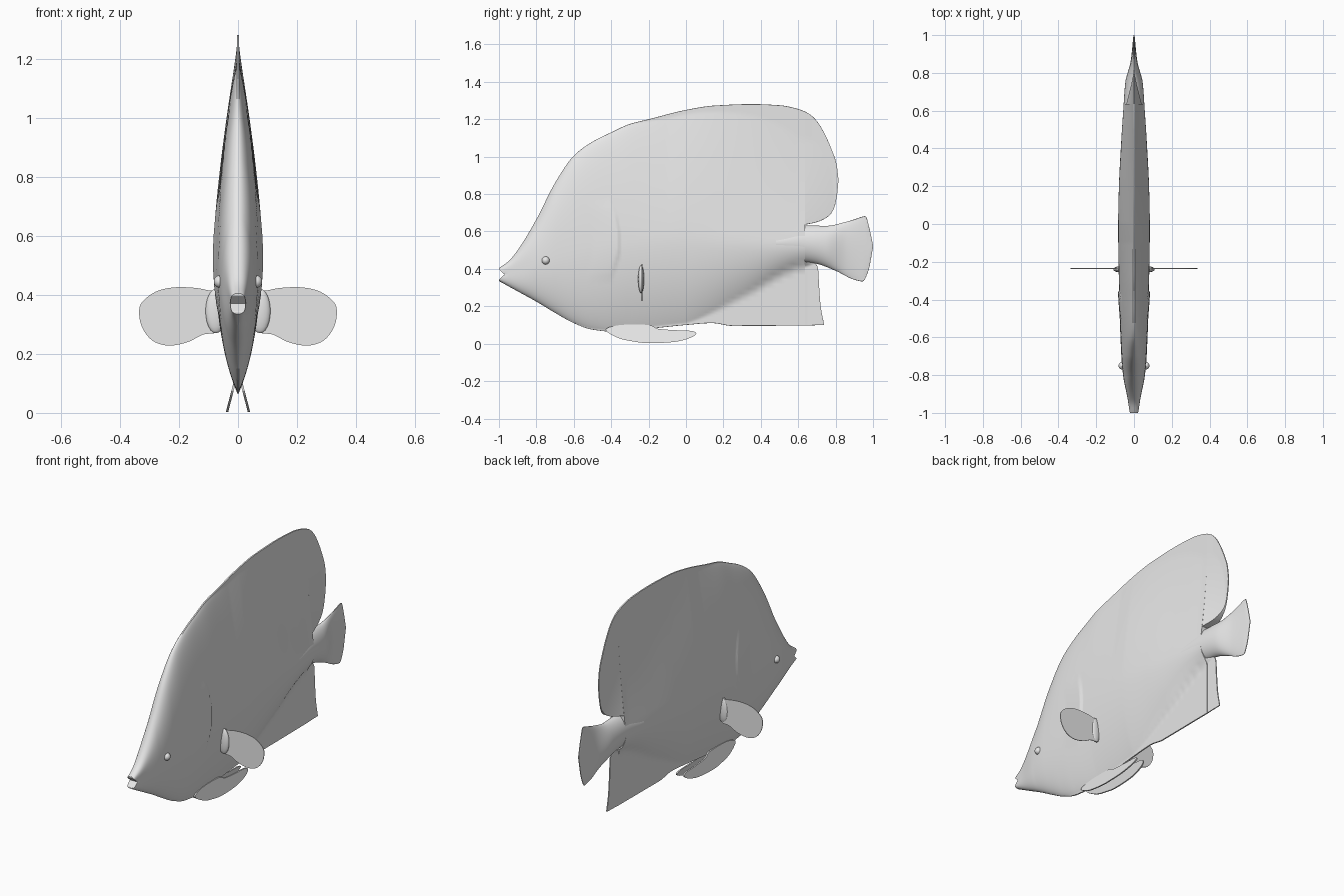
import bpy, bmesh, math
from mathutils import Vector

if "Cube" in bpy.data.objects:
    bpy.data.objects.remove(bpy.data.objects["Cube"])

skin = bpy.data.materials.new("plain grey")
skin.diffuse_color = (0.8, 0.8, 0.8, 1)
skin.use_nodes = True
skin.node_tree.nodes["Principled BSDF"].inputs["Base Color"].default_value = skin.diffuse_color


def curve(pts):
    """Monotone cubic through (y, value) points."""
    d = [(b[1] - a[1]) / (b[0] - a[0]) for a, b in zip(pts, pts[1:])]
    m = [d[0]] + [2 * a * b / (a + b) if a * b > 0 else 0 for a, b in zip(d, d[1:])] + [d[-1]]

    def f(x):
        x = min(max(x, pts[0][0]), pts[-1][0])
        i = 0
        while i < len(pts) - 2 and x > pts[i + 1][0]:
            i += 1
        h = pts[i + 1][0] - pts[i][0]
        t = (x - pts[i][0]) / h
        return ((2*t**3 - 3*t*t + 1) * pts[i][1] + (t**3 - 2*t*t + t) * h * m[i]
                + (3*t*t - 2*t**3) * pts[i + 1][1] + (t**3 - t*t) * h * m[i + 1])
    return f


def finish(name, bm, angle=40):
    bmesh.ops.remove_doubles(bm, verts=bm.verts, dist=1e-5)
    bmesh.ops.recalc_face_normals(bm, faces=bm.faces)
    me = bpy.data.meshes.new(name)
    bm.to_mesh(me)
    bm.free()
    me.materials.append(skin)
    ob = bpy.data.objects.new(name, me)
    bpy.context.collection.objects.link(ob)
    me.shade_smooth()
    me.set_sharp_from_angle(angle=math.radians(angle))
    return ob


def loft(name, stations, top, bottom, width, n=44, shift=None):
    """Mirrored skin between a top and a bottom profile."""
    bm = bmesh.new()
    rows = []
    for y in stations:
        a, b = top(y), bottom(y)
        right, left = [], []
        for j in range(n + 1):
            c = math.cos(math.pi * j / n)
            z = (a + b) / 2 + (a - b) / 2 * c
            x = 0 if j in (0, n) else width(y, z, a, b)
            yy = y + (shift(y, c) if shift else 0)
            right.append(bm.verts.new((x, yy, z)))
            left.append(right[-1] if j in (0, n) else bm.verts.new((-x, yy, z)))
        rows.append((right, left))

    def face(*v):
        v = list(dict.fromkeys(v))
        if len(v) > 2:
            bm.faces.new(v)
    for p, q in zip(rows, rows[1:]):
        for s in (0, 1):
            for j in range(n):
                face(p[s][j], p[s][j + 1], q[s][j + 1], q[s][j])
    for r, l in (rows[0], rows[-1]):
        for j in range(n):
            face(r[j], r[j + 1], l[j + 1], l[j])
    return finish(name, bm)


def smooth_outline(pts, k=5):
    """Closed Catmull-Rom outline."""
    out, n = [], len(pts)
    for i in range(n):
        a, b, c, d = (Vector(pts[(i + o) % n]) for o in (-1, 0, 1, 2))
        for s in range(k):
            t = s / k
            out.append(0.5 * (2*b + (c - a)*t + (2*a - 5*b + 4*c - d)*t*t + (3*b - a - 3*c + d)*t**3))
    return out


def plate(name, pts, place, offset):
    bm = bmesh.new()
    o = Vector(offset)
    base = [Vector(place(*p)) for p in smooth_outline(pts)]
    f = [bm.verts.new(p + o) for p in base]
    g = [bm.verts.new(p - o) for p in base]
    bm.faces.new(f)
    bm.faces.new(g[::-1])
    for i in range(len(f)):
        k = (i + 1) % len(f)
        bm.faces.new((f[i], g[i], g[k], f[k]))
    return finish(name, bm)


# Profiles along the body
back = curve([(-1, .405), (-.95, .44), (-.9, .5), (-.8, .665), (-.7, .86), (-.6, 1.005),
              (-.5, 1.08), (-.4, 1.13), (-.3, 1.175), (-.2, 1.2), (0, 1.25), (.15, 1.273),
              (.35, 1.281), (.5, 1.275), (.6, 1.255), (.64, 1.24)])
belly = curve([(-1, .335), (-.9, .28), (-.8, .225), (-.7, .165), (-.6, .11), (-.5, .075),
               (-.4, .065), (-.2, .08), (0, .1), (.14, .11), (.25, .095), (.64, .097)])
spine = curve([(-1, .37), (-.8, .43), (-.5, .5), (0, .55), (.6, .53), (1, .53)])
girth = curve([(-1, .025), (-.95, .03), (-.8, .058), (-.7, .067), (-.4, .078), (0, .084),
               (.2, .08), (.4, .07), (.6, .057), (.75, .046), (.86, .018), (1, .003)])
core_floor = curve([(-1, 0), (-.2, .06), (0, .1), (.3, .24), (.6, .40), (.7, .42)])


def mix(a, b, t):
    t = min(max(t, 0), 1)
    return a + (b - a) * t


def body_width(y, z, top, bottom):
    c = spine(y)
    if z > c:
        u = min((z - c) / (top - c), 1)
        rounded = max(1 - u ** mix(4, 2, (y + 1) / .2), 0) ** .5
        if y < 0:
            f = mix(rounded, 1 - u ** 1.4, (y + .7) / .6)
        else:
            f = mix(1 - u ** 1.4, (1 - u) ** 1.7, y / .6)
    else:
        u = min((c - z) / (c - max(bottom, core_floor(y))), 1)
        f = max(1 - u ** mix(4, 2, (y + 1) / .2), 0) ** mix(.5, .95, (y + .8) / .5)
    w = girth(y) * f
    # raised gill cover with a crisp trailing edge
    d = -.355 - 1.2 * (z - .55) ** 2 - y
    if 0 <= d < .14 and .34 < z < .76:
        w += .007 * (1 - d / .14) * math.sin(math.pi * (z - .34) / .42) ** .6
    return max(w, .004)


def mouth(y, c):
    return .03 * (1 - min(abs(c) * 1.3, 1)) * max(0, 1 - (y + 1) / .05)


# Body with the front of the back fin
loft("body", [-1 + 1.635 * i / 164 for i in range(165)], back, belly, body_width, 56, mouth)

# Trailing lobe of the back fin
ease = [math.sin(math.pi / 2 * i / 24) for i in range(25)]
loft("back_fin_lobe", [.63 + .185 * e for e in ease],
     curve([(.63, 1.244), (.66, 1.228), (.70, 1.19), (.74, 1.125), (.78, 1.035), (.805, .96), (.815, .88)]),
     curve([(.63, .635), (.70, .65), (.76, .68), (.79, .72), (.807, .79), (.815, .87)]),
     lambda y, z, a, b: max(body_width(y, z, 1.245, .1) * mix(1, .1, (y - .63) / .18), .003))

# Trailing corner of the lower fin
loft("lower_fin_corner", [.63 + .108 * i / 24 for i in range(25)],
     curve([(.63, .44), (.69, .43), (.707, .4), (.712, .3), (.72, .2), (.738, .105)]),
     curve([(.63, .097), (.738, .1)]),
     lambda y, z, a, b: max(body_width(y, z, 1.245, .1) * mix(1, .1, (y - .63) / .07), .003))


# Tail stalk and fan
def tail_width(y, z, a, b):
    c = (2 * z - a - b) / max(a - b, 1e-4)
    return max(girth(y) * max(1 - c * c, 0) ** .6, .002)


loft("tail", [.48 + .52 * e for e in (math.sin(math.pi / 2 * i / 50) for i in range(51))],
     curve([(.48, .6), (.63, .633), (.75, .63), (.85, .65), (.9, .665), (.96, .682), (.98, .62), (1, .525)]),
     curve([(.48, .47), (.62, .44), (.7, .427), (.8, .39), (.9, .342), (.945, .333), (.975, .39), (1, .515)]),
     tail_width, 24)

pectoral = [(.06, .405), (.1, .415), (.15, .424), (.22, .425), (.28, .41), (.325, .375), (.335, .34),
            (.325, .29), (.29, .245), (.235, .228), (.17, .24), (.12, .265), (.06, .285)]
pelvic = [(-.43, .075), (-.36, .03), (-.27, .01), (-.19, .003), (-.06, .01), (.025, .032), (.055, .055),
          (.03, .068), (-.05, .072), (-.15, .08), (-.2, .1), (-.35, .1)]


def ball(name, loc, scale):
    bm = bmesh.new()
    bmesh.ops.create_uvsphere(bm, u_segments=20, v_segments=12, radius=1)
    for v in bm.verts:
        v.co = Vector(loc) + Vector(a * b for a, b in zip(v.co, scale))
    finish(name, bm)


# Paired fins and eyes
for side, s in (("right", 1), ("left", -1)):
    plate(side + "_side_fin", pectoral, lambda x, z: (s * x, -.235, z), (0, .002, 0))
    ball(side + "_side_fin_root", (s * .075, -.24, .345), (.035, .016, .075))
    plate(side + "_belly_fin", pelvic, lambda y, z: (s * (.012 + .26 * (.1 - z)), y, z), (.004, 0, 0))
    ball(side + "_eye", (s * .062, -.75, .445), (.02, .021, .021))
